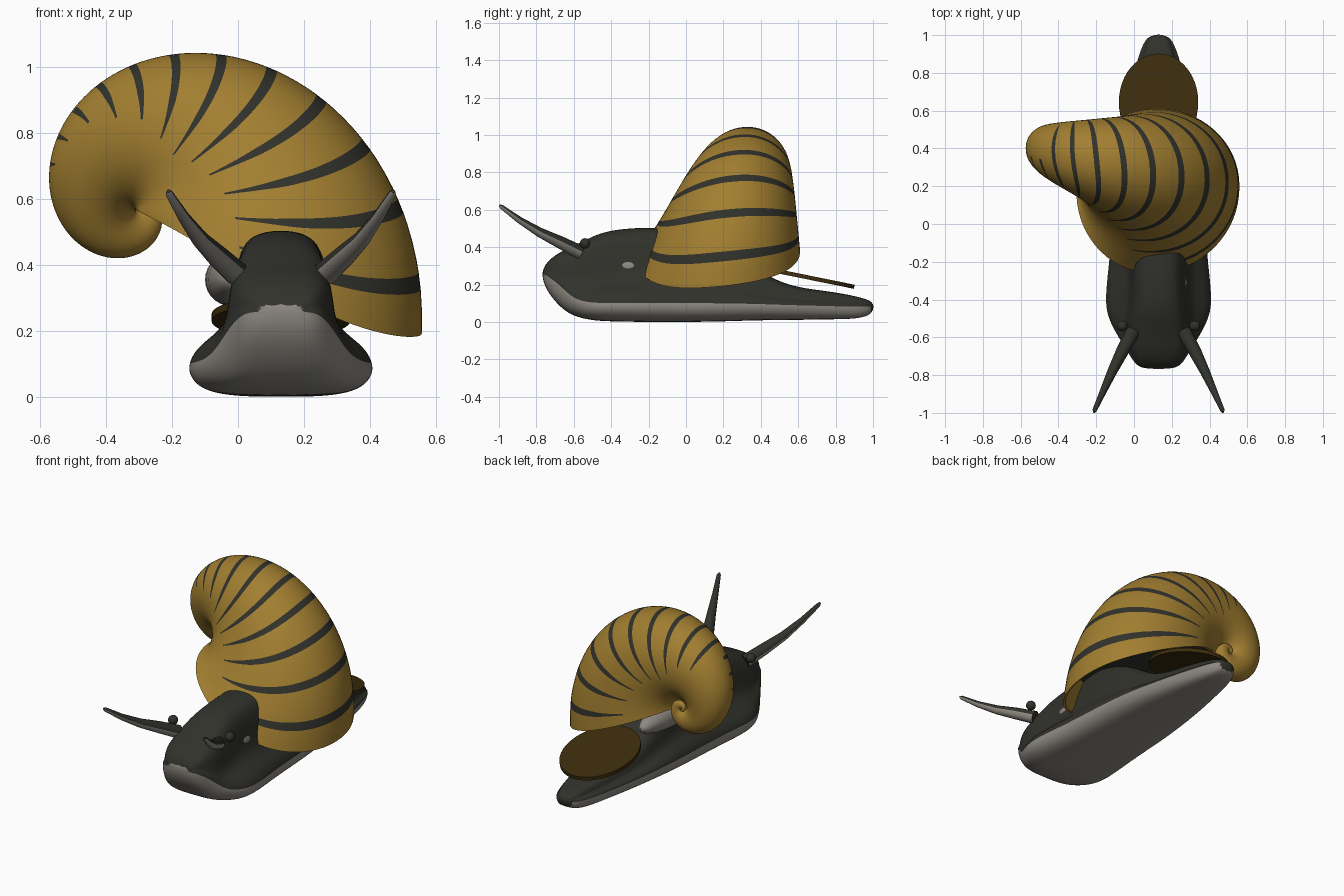
import bpy, bmesh, math
from mathutils import Vector, Matrix

if "Cube" in bpy.data.objects:
    bpy.data.objects.remove(bpy.data.objects["Cube"])


def material(name, rgb):
    m = bpy.data.materials.new(name)
    m.diffuse_color = (*rgb, 1)
    m.use_nodes = True
    m.node_tree.nodes["Principled BSDF"].inputs["Base Color"].default_value = m.diffuse_color
    return m


DARK = material("dark skin", (0.031, 0.031, 0.025))
PALE = material("pale grey skin", (0.27, 0.25, 0.22))
GOLD = material("golden shell", (0.36, 0.21, 0.03))
BROWN = material("dark brown horn", (0.046, 0.026, 0.004))


def finish(name, bm, mats, angle=50):
    bmesh.ops.recalc_face_normals(bm, faces=bm.faces)
    me = bpy.data.meshes.new(name)
    bm.to_mesh(me)
    bm.free()
    for m in mats:
        me.materials.append(m)
    me.shade_smooth()
    me.set_sharp_from_angle(angle=math.radians(angle))
    ob = bpy.data.objects.new(name, me)
    bpy.context.collection.objects.link(ob)
    return ob


def loft(rings, colour, cap0=0, cap1=0):
    """Skin closed rings; colour(row, column) gives the material index."""
    bm = bmesh.new()
    rows = [[bm.verts.new(p) for p in ring] for ring in rings]
    n = len(rows[0])
    for i in range(len(rows) - 1):
        for j in range(n):
            k = (j + 1) % n
            f = bm.faces.new((rows[i][j], rows[i][k], rows[i + 1][k], rows[i + 1][j]))
            f.material_index = colour(i, j)
    bm.faces.new(rows[0]).material_index = cap0
    bm.faces.new(rows[-1]).material_index = cap1
    return bm


# Shell: a coiled horn, every ring a scaled copy of the aperture
AXIS = Vector((-0.31, 0.49, 0.565))
START, GROWTH, N = -23.4, 0.38, 64
PHIS = [2 * math.pi * (j + 0.5) / N - math.pi for j in range(N)]


def stripe_end(deg):
    """Section angle where a stripe stops: stripes shorten towards the apex."""
    return max(0.4, min(1.8, 1.8 - 0.0165 * (deg - 65)))


def rounded(v):
    return math.copysign(abs(v) ** 0.97, v)


def shell_ring(deg, side=0, shrink=1.0):
    ring = []
    for p in PHIS:
        taper = min(1, max(0.35, (stripe_end(deg) + 0.25 - abs(p)) / 0.7))
        th = math.radians(deg + side * 1.6 * taper)
        s = math.exp(-GROWTH * (th - math.radians(START)))
        r = s * (0.475 + 0.47 * shrink * rounded(math.cos(p)))
        th -= 0.05 * (math.sin(p) + math.sin(p) ** 2)     # front lip leans forward
        y = s * (-0.315 - 0.435 * shrink * rounded(math.sin(p)))
        ring.append(AXIS + Vector((r * math.cos(th), y, r * math.sin(th))))
    return ring


rings = [shell_ring(START + 15, 0, 0.96), shell_ring(START + 7, 0, 0.965),
         shell_ring(START, 0, 0.97), shell_ring(START), shell_ring(-19.5)]
stripe_rows = {}
for k in range(48):
    c = -14 + 15.1 * k
    if c <= 155:
        stripe_rows[len(rings)] = c
    rings += [shell_ring(c, -1), shell_ring(c, 1)]
    rings += [shell_ring(c + d) for d in (4, 7.5, 11)]


def shell_colour(i, j):
    mid = PHIS[j] + math.pi / N
    c = stripe_rows.get(i)
    if c is None or abs(mid) > stripe_end(c):
        return 0
    return 1 if c < 112 or mid > 0.1 else 0      # last stripes only on the front


finish("shell", loft(rings, shell_colour, cap0=1), [GOLD, DARK])

# Body: foot, neck and head lofted along y
# (y, bottom, sole edge height, top, foot half width, neck half width)
CX = 0.13
STATIONS = [
    (-0.768, 0.235, 0.262, 0.270, 0.075, 0.07),
    (-0.745, 0.165, 0.256, 0.325, 0.125, 0.11),
    (-0.67, 0.075, 0.20, 0.38, 0.168, 0.148),
    (-0.60, 0.03, 0.12, 0.41, 0.215, 0.162),
    (-0.50, 0.008, 0.10, 0.465, 0.272, 0.155),
    (-0.40, 0.003, 0.10, 0.50, 0.29, 0.14),
    (-0.20, 0.0, 0.10, 0.515, 0.265, 0.14),
    (0.00, 0.0, 0.10, 0.50, 0.25, 0.15),
    (0.20, 0.003, 0.10, 0.42, 0.24, 0.16),
    (0.38, 0.01, 0.10, 0.28, 0.22, 0.15),
    (0.55, 0.01, 0.095, 0.19, 0.19, 0.14),
    (0.75, 0.015, 0.09, 0.168, 0.145, 0.11),
    (0.92, 0.015, 0.085, 0.138, 0.10, 0.075),
    (1.006, 0.045, 0.088, 0.108, 0.055, 0.045),
]


def body_ring(y, z0, zb, zt, wf, wn):
    h, d = zt - zb, wf - wn
    half = [(0.75 * wf, z0), (0.97 * wf, (z0 + zb) / 2), (wf, zb),
            (wn + 0.75 * d, zb + 0.15 * h), (wn + 0.08 * d, zb + 0.3 * h),
            (wn, zb + 0.65 * h), (0.8 * wn, zb + 0.95 * h)]
    pts = [(0, z0)] + half + [(0, zt)] + [(-x, z) for x, z in reversed(half)]
    return [Vector((CX + x, y, z)) for x, z in pts]


bm = loft([body_ring(*s) for s in STATIONS],
          lambda i, j: 1 if j < 3 or j > 12 else 0, 1, 0)
body = finish("body", bm, [DARK, PALE], 180)
sub = body.modifiers.new("smooth", 'SUBSURF')
sub.levels = sub.render_levels = 3


def ellipsoid(name, centre, radii, mat):
    bm = bmesh.new()
    bmesh.ops.create_uvsphere(bm, u_segments=24, v_segments=14, radius=1)
    bmesh.ops.transform(bm, verts=bm.verts,
                        matrix=Matrix.Translation(centre) @ Matrix.Diagonal((*radii, 1)))
    return finish(name, bm, [mat])


# Pale mantle lobes beside the neck, under the shell opening
ellipsoid("left_mantle_lobe", (-0.02, 0.12, 0.355), (0.08, 0.35, 0.08), PALE)
ellipsoid("right_mantle_lobe", (0.235, -0.31, 0.295), (0.045, 0.09, 0.05), PALE)

# Tentacles (pale underneath) and eyes, mirrored about the body's centre line
PATH = [(0.135, -0.57, 0.375, 0.038), (0.19, -0.67, 0.425, 0.034),
        (0.245, -0.78, 0.478, 0.026), (0.295, -0.89, 0.545, 0.018),
        (0.338, -0.985, 0.615, 0.012), (0.341, -0.997, 0.624, 0.006)]
for side, label in ((-1, "left"), (1, "right")):
    pts = [Vector((CX + side * x, y, z)) for x, y, z, r in PATH]
    rings = []
    for i, p in enumerate(pts):
        t = (pts[min(i + 1, 5)] - pts[max(i - 1, 0)]).normalized()
        u = t.cross(Vector((0, 0, 1))).normalized()
        v = u.cross(t)
        rings.append([p + PATH[i][3] * (u * math.cos(a) + v * math.sin(a))
                      for a in (2 * math.pi * j / 16 for j in range(16))])
    finish(label + "_tentacle", loft(rings, lambda i, j: 1 if j >= 8 else 0), [DARK, PALE])
    ellipsoid(label + "_eye", (CX + side * 0.192, -0.54, 0.42), (0.028,) * 3, DARK)

# Operculum: thin tilted oval lid carried on the tail
bm = bmesh.new()
bmesh.ops.create_cone(bm, cap_ends=True, segments=48, radius1=1, radius2=1, depth=1)
bmesh.ops.transform(bm, verts=bm.verts,
                    matrix=Matrix.Translation((CX, 0.645, 0.24))
                    @ Matrix.Rotation(-0.2, 4, 'X') @ Matrix.Diagonal((0.21, 0.26, 0.022, 1)))
finish("operculum", bm, [BROWN])
